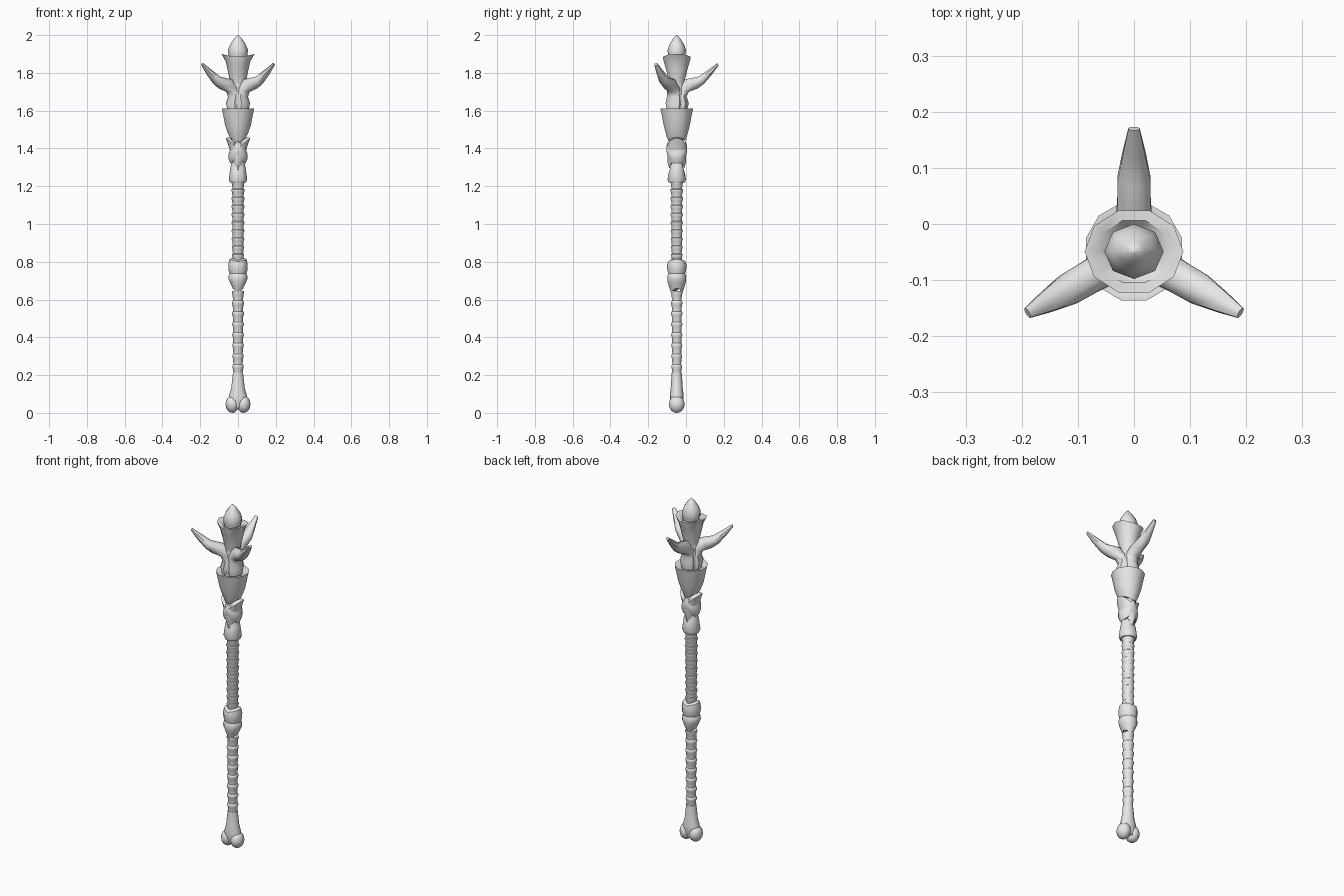
import bpy, bmesh
from math import sin, cos, pi, radians
from mathutils import Vector, Matrix

if "Cube" in bpy.data.objects:
    bpy.data.objects.remove(bpy.data.objects["Cube"])

AXIS_Y = -0.049

grey = bpy.data.materials.new("bone grey")
grey.use_nodes = True
grey.diffuse_color = (0.8, 0.8, 0.8, 1)
grey.node_tree.nodes["Principled BSDF"].inputs["Base Color"].default_value = (0.8, 0.8, 0.8, 1)


def finish(name, bm, angle=40):
    """Turn a bmesh into a smooth-shaded object standing on the staff axis."""
    bmesh.ops.recalc_face_normals(bm, faces=bm.faces)
    mesh = bpy.data.meshes.new(name)
    bm.to_mesh(mesh)
    bm.free()
    mesh.materials.append(grey)
    obj = bpy.data.objects.new(name, mesh)
    obj.location.y = AXIS_Y
    bpy.context.collection.objects.link(obj)
    bpy.ops.object.select_all(action='DESELECT')
    obj.select_set(True)
    bpy.context.view_layer.objects.active = obj
    bpy.ops.object.shade_smooth_by_angle(angle=radians(angle))
    return obj


def skin(bm, loops):
    """Bridge point loops and cap both ends."""
    rows = [[bm.verts.new(p) for p in loop] for loop in loops]
    n = len(rows[0])
    for a, b in zip(rows, rows[1:]):
        for i in range(n):
            j = (i + 1) % n
            bm.faces.new((a[i], a[j], b[j], b[i]))
    bm.faces.new(rows[0])
    bm.faces.new(rows[-1])


def loft(name, rings, sides=12, turn=0.0, angle=40):
    """Rings are (height at front, x radius, y radius, extra height at the sides)."""
    bm = bmesh.new()
    loops = []
    for z, rx, ry, lift in rings:
        angles = [turn + 2 * pi * i / sides for i in range(sides)]
        loops.append([Vector((rx * cos(t), ry * sin(t), z + lift * abs(cos(t)))) for t in angles])
    skin(bm, loops)
    return finish(name, bm, angle)


# Shaft with worn ridges, split into a finer upper and a coarser lower run
def ridges(start, end, count, r0, r1):
    rings = []
    step = (end - start) / count
    for i in range(count):
        r = r0 + (r1 - r0) * i / count
        z = start + i * step
        for f, bump in ((0, 0), (0.55, 0.002), (0.75, 0.006), (0.92, 0.005)):
            rings.append((z + f * step, r + bump, r + bump, 0))
    return rings


loft("lower_shaft", [(0.1, 0.03, 0.03, 0)] + ridges(0.2, 0.65, 8, 0.024, 0.027), 10)
loft("upper_shaft", ridges(0.8, 1.23, 10, 0.027, 0.030) + [(1.6, 0.034, 0.034, 0)], 10)

# Knuckle-shaped pommel
loft("pommel_neck", [(0.025, 0.035, 0.028, 0), (0.06, 0.052, 0.036, 0), (0.09, 0.048, 0.037, 0),
                     (0.13, 0.036, 0.032, 0), (0.21, 0.027, 0.027, 0)])
for side, label in ((1, "left"), (-1, "right")):
    bm = bmesh.new()
    bmesh.ops.create_uvsphere(bm, u_segments=12, v_segments=8, radius=1)
    bmesh.ops.transform(bm, verts=bm.verts, matrix=Matrix.Translation((side * 0.03, 0, 0.046))
                        @ Matrix.Diagonal((0.036, 0.042, 0.046, 1)))
    finish("pommel_knuckle_" + label, bm, 60)

# Middle grip collar
loft("grip_lower_collar", [(0.63, 0.028, 0.028, 0.03), (0.67, 0.042, 0.042, 0.02),
                           (0.70, 0.051, 0.05, 0.01), (0.725, 0.05, 0.05, 0), (0.745, 0.04, 0.04, 0)])
loft("grip_upper_collar", [(0.73, 0.042, 0.042, 0), (0.755, 0.05, 0.05, 0),
                           (0.785, 0.051, 0.051, 0), (0.80, 0.046, 0.046, 0.012), (0.805, 0.033, 0.033, 0.015)])

# Leaf-like wraps under the head
loft("lower_wrap", [(1.22, 0.043, 0.043, 0), (1.235, 0.049, 0.049, 0),
                    (1.27, 0.04, 0.043, 0.03), (1.285, 0.033, 0.036, 0.045)])
loft("crossing_band", [(1.36, 0.04, 0.046, -0.04), (1.385, 0.05, 0.055, -0.04),
                       (1.41, 0.05, 0.055, -0.04), (1.44, 0.04, 0.046, -0.04)], 16)
loft("upper_wrap", [(1.29, 0.033, 0.038, 0.05), (1.33, 0.04, 0.05, 0.05), (1.37, 0.052, 0.05, 0.05),
                    (1.40, 0.065, 0.052, 0.055), (1.405, 0.045, 0.04, 0.055)], 16)

# Flared lower cup with a rim
loft("lower_cup", [(1.43, 0.045, 0.046, 0.03), (1.46, 0.055, 0.056, 0.02), (1.52, 0.07, 0.071, 0),
                   (1.585, 0.083, 0.084, 0), (1.612, 0.089, 0.09, 0), (1.612, 0.075, 0.076, 0),
                   (1.595, 0.045, 0.045, 0)], 12, pi / 12)

# Three curved prongs: (lower edge r, z), (upper edge r, z), half width
PRONG = [
    ((0.052, 1.59), (0, 1.59), 0.035),
    ((0.064, 1.64), (0, 1.64), 0.042),
    ((0.052, 1.675), (0, 1.68), 0.038),
    ((0.064, 1.70), (0, 1.72), 0.034),
    ((0.11, 1.717), (0.04, 1.765), 0.03),
    ((0.145, 1.743), (0.115, 1.78), 0.029),
    ((0.187, 1.792), (0.165, 1.815), 0.02),
    ((0.222, 1.84), (0.216, 1.852), 0.01),
]
for k, label in enumerate(("back", "right", "left")):
    out = Matrix.Rotation(2 * pi * k / 3, 3, 'Z') @ Vector((0, 1, 0))
    across = out.cross(Vector((0, 0, 1)))
    loops = []
    for low, high, half in PRONG:
        lo = out * low[0] + Vector((0, 0, low[1]))
        hi = out * high[0] + Vector((0, 0, high[1]))
        mid, arm = (lo + hi) / 2, (lo - hi) / 2
        grow = 1 / cos(pi / 8)
        loops.append([mid + grow * (arm * cos(t) + across * half * sin(t))
                      for t in (pi / 8 + pi * i / 4 for i in range(8))])
    bm = bmesh.new()
    skin(bm, loops)
    finish("prong_" + label, bm, 50)
loft("prong_core", [(1.58, 0.045, 0.045, 0), (1.64, 0.052, 0.052, 0), (1.68, 0.046, 0.046, 0),
                    (1.75, 0.04, 0.04, 0)])

# Upper socket cup and pointed tip
loft("upper_cup", [(1.72, 0.038, 0.038, 0), (1.77, 0.046, 0.046, 0), (1.82, 0.056, 0.06, 0),
                   (1.848, 0.064, 0.07, 0.01), (1.868, 0.08, 0.076, 0.02), (1.88, 0.088, 0.077, 0.02),
                   (1.88, 0.066, 0.058, 0.015), (1.865, 0.04, 0.04, 0)], 10)
loft("pointed_tip", [(1.86, 0.04, 0.04, 0), (1.895, 0.05, 0.046, 0), (1.92, 0.053, 0.049, 0),
                     (1.95, 0.042, 0.039, 0), (1.98, 0.022, 0.02, 0), (2.0, 0.003, 0.003, 0)], 8, 0, 60)
